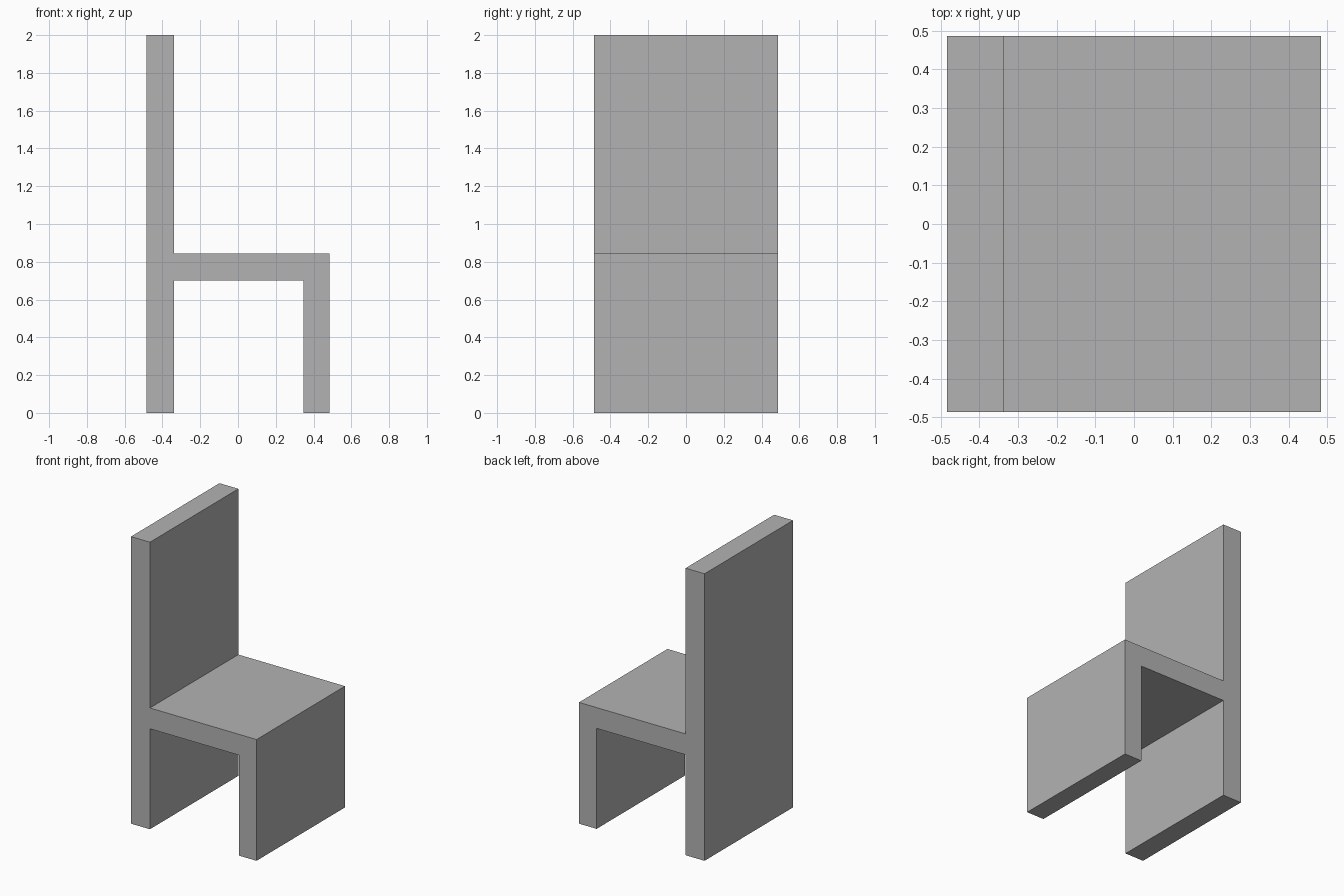
import bpy
import bmesh

cube = bpy.data.objects.get("Cube")
if cube:
    bpy.data.objects.remove(cube, do_unlink=True)

# One plain grey for the whole chair
grey = bpy.data.materials.new("plain_grey")
grey.use_nodes = True
colour = (0.45, 0.45, 0.45, 1)
grey.diffuse_color = colour
grey.node_tree.nodes["Principled BSDF"].inputs["Base Color"].default_value = colour

# Key dimensions
HALF_DEPTH = 0.487
BACK, BACK_INNER = -0.484, -0.338
LEG_INNER, FRONT = 0.348, 0.484
SEAT_BOTTOM, SEAT_TOP, TOP = 0.70, 0.845, 2.0


def extrude_profile(name, points, half_depth, material):
    """Extrude an x-z outline along y into a closed solid."""
    bm = bmesh.new()
    face = bm.faces.new([bm.verts.new((x, -half_depth, z)) for x, z in points])
    result = bmesh.ops.extrude_face_region(bm, geom=[face], use_keep_orig=True)
    moved = [v for v in result["geom"] if isinstance(v, bmesh.types.BMVert)]
    bmesh.ops.translate(bm, verts=moved, vec=(0, 2 * half_depth, 0))
    bmesh.ops.recalc_face_normals(bm, faces=bm.faces[:])
    mesh = bpy.data.meshes.new(name)
    bm.to_mesh(mesh)
    bm.free()
    mesh.materials.append(material)
    obj = bpy.data.objects.new(name, mesh)
    bpy.context.collection.objects.link(obj)
    return obj


# Backrest, seat and slab legs as one continuous outline
outline = [
    (BACK, 0), (BACK_INNER, 0),
    (BACK_INNER, SEAT_BOTTOM), (LEG_INNER, SEAT_BOTTOM),
    (LEG_INNER, 0), (FRONT, 0),
    (FRONT, SEAT_TOP), (BACK_INNER, SEAT_TOP),
    (BACK_INNER, TOP), (BACK, TOP),
]
extrude_profile("chair_frame", outline, HALF_DEPTH, grey)
